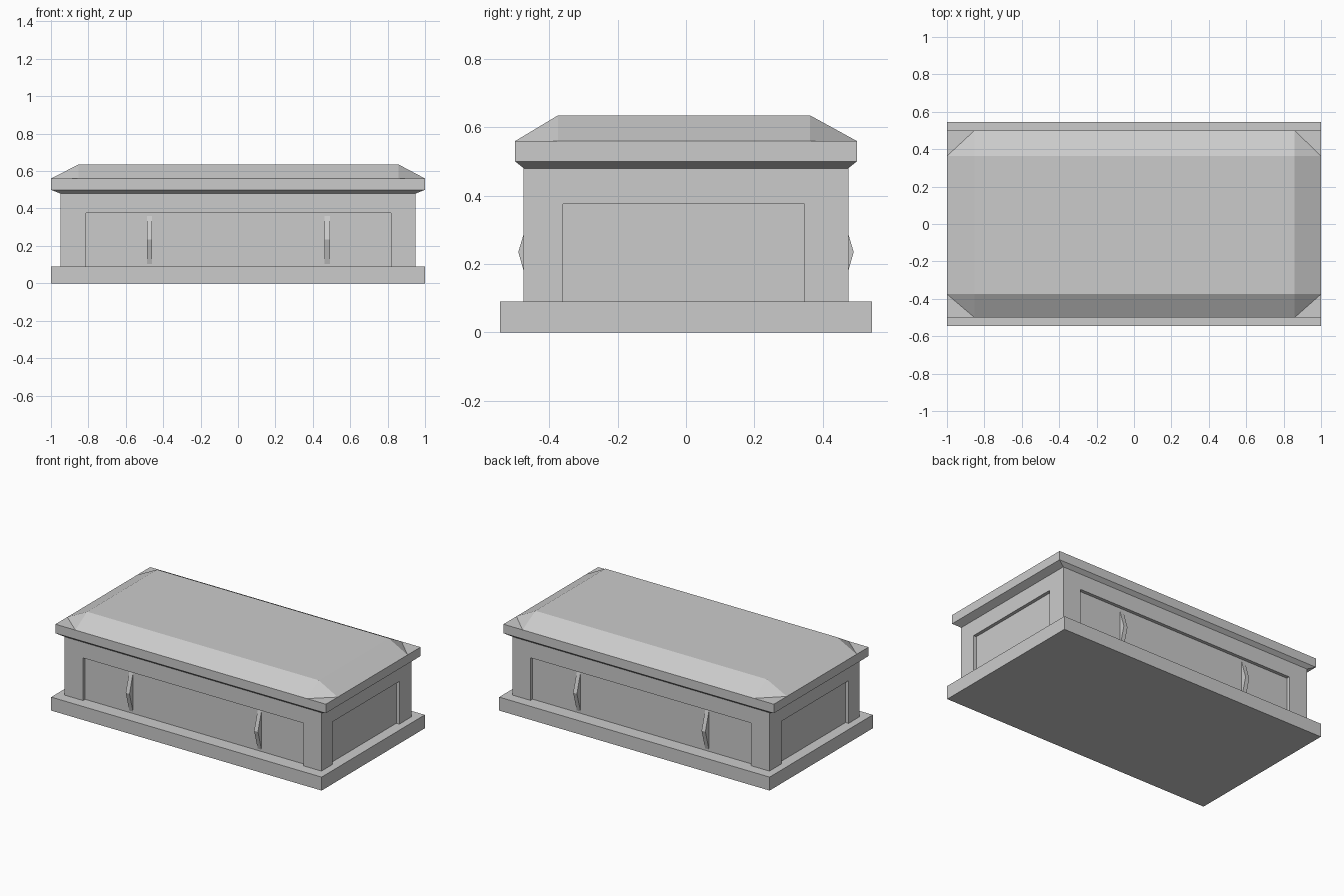
import bpy
import bmesh

if "Cube" in bpy.data.objects:
    bpy.data.objects.remove(bpy.data.objects["Cube"])


def finish(name, bm):
    bmesh.ops.recalc_face_normals(bm, faces=bm.faces)
    mesh = bpy.data.meshes.new(name)
    bm.to_mesh(mesh)
    bm.free()
    obj = bpy.data.objects.new(name, mesh)
    bpy.context.collection.objects.link(obj)
    return obj


def loft(name, rings):
    """Closed solid through stacked rings of equal point count."""
    bm = bmesh.new()
    loops = [[bm.verts.new(p) for p in ring] for ring in rings]
    n = len(loops[0])
    for a, b in zip(loops, loops[1:]):
        for i in range(n):
            j = (i + 1) % n
            bm.faces.new((a[i], a[j], b[j], b[i]))
    bm.faces.new(loops[0])
    bm.faces.new(loops[-1])
    return finish(name, bm)


def rect(x0, x1, y0, y1, z):
    return [(x0, y0, z), (x1, y0, z), (x1, y1, z), (x0, y1, z)]


def box(name, x0, x1, y0, y1, z0, z1):
    return loft(name, [rect(x0, x1, y0, y1, z0), rect(x0, x1, y0, y1, z1)])


# Plinth
box("plinth", -1, 1, -0.545, 0.545, 0, 0.09)

# Chest body with a shallow recessed panel on each side
BX, BY, DEPTH, PANEL_TOP = 0.95, 0.475, 0.022, 0.375
body = box("chest_body", -BX, BX, -BY, BY, 0.09, 0.48)
for s, side in ((-1, "a"), (1, "b")):
    ys = sorted((s * (BY - DEPTH), s * (BY + 0.1)))
    xs = sorted((s * (BX - DEPTH), s * (BX + 0.1)))
    cutters = [
        box("long_panel_cutter_" + side, -0.813, 0.817, *ys, 0.05, PANEL_TOP),
        box("end_panel_cutter_" + side, *xs, -0.36, 0.347, 0.05, PANEL_TOP),
    ]
    for cutter in cutters:
        cutter.hide_render = True
        cutter.hide_set(True)
        mod = body.modifiers.new("recess", "BOOLEAN")
        mod.operation = "DIFFERENCE"
        mod.solver = "EXACT"
        mod.object = cutter

# Pointed ribs on the two long panels
for s, side in ((-1, "front"), (1, "back")):
    for x, pos in ((-0.473, "left"), (0.477, "right")):
        profile = [(s * 0.45, 0.092), (s * 0.491, 0.235), (s * 0.45, 0.37)]
        loft(f"{side}_{pos}_rib",
             [[(x + d, y, z) for y, z in profile] for d in (-0.014, 0.014)])

# Lid slab with sloped underside
loft("lid_slab", [rect(-0.95, 0.95, -0.475, 0.475, 0.48),
                  rect(-1, 1, -0.5, 0.5, 0.50),
                  rect(-1, 1, -0.5, 0.5, 0.56)])

# Lid crown: sloped sides joined by diagonal corner facets
TX0, TX1, TY0, TY1 = -0.853, 0.859, -0.375, 0.363
bm = bmesh.new()
points = rect(TX0, TX1, TY0, TY1, 0.635)
points += rect(TX0, TX1, -0.5, 0.5, 0.56) + rect(-1, 1, TY0, TY1, 0.56)
for p in points:
    bm.verts.new(p)
bmesh.ops.convex_hull(bm, input=bm.verts)
bmesh.ops.dissolve_limit(bm, angle_limit=0.01, verts=bm.verts, edges=bm.edges)
finish("lid_crown", bm)
